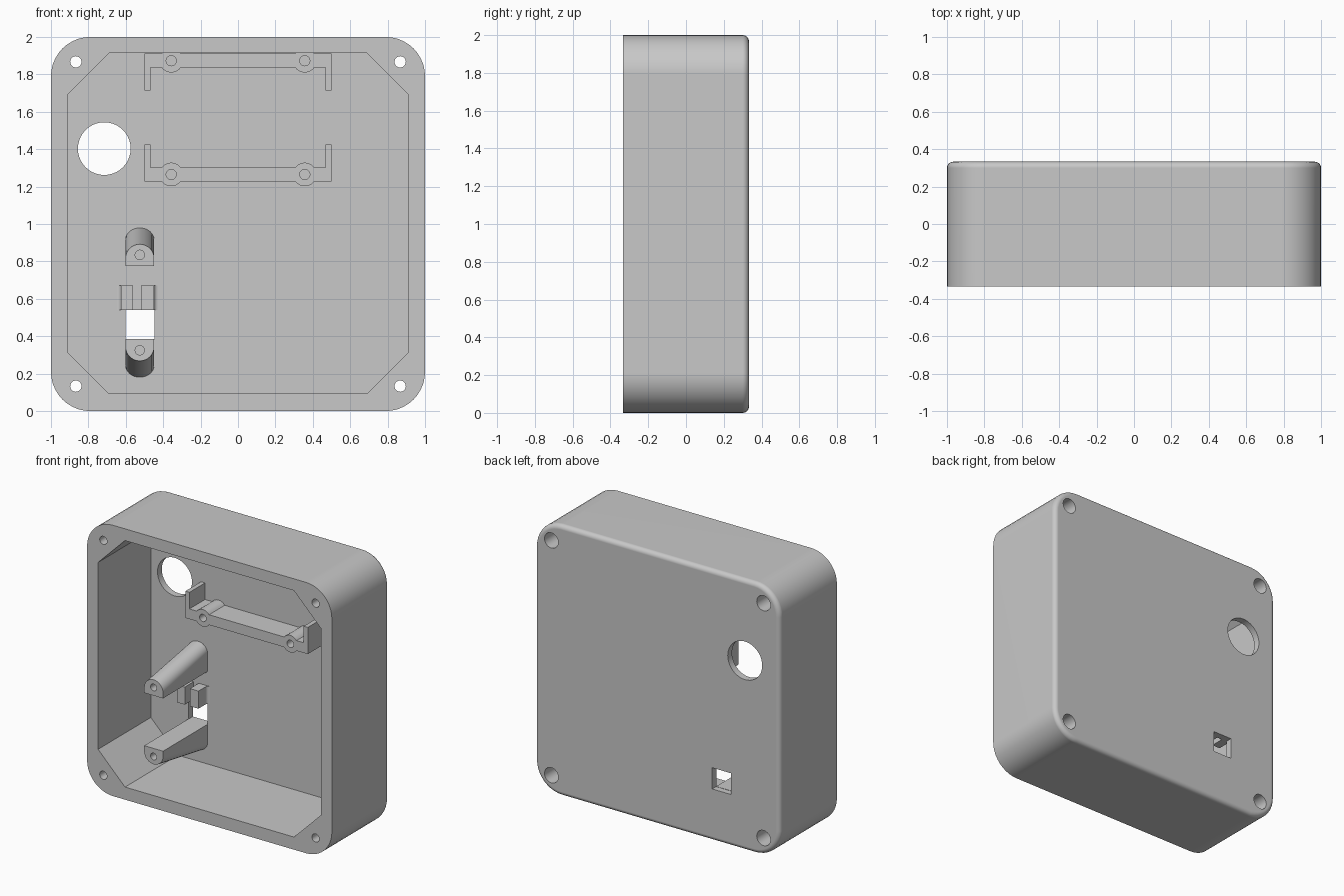
import bpy, bmesh
from math import sin, cos, pi, radians, asin, degrees

if "Cube" in bpy.data.objects:
    bpy.data.objects.remove(bpy.data.objects["Cube"], do_unlink=True)

GREY = (0.58, 0.58, 0.58, 1)
mat = bpy.data.materials.new("plain grey")
mat.use_nodes = True
mat.diffuse_color = GREY
mat.node_tree.nodes["Principled BSDF"].inputs["Base Color"].default_value = GREY

FRONT, BACK, FLOOR = -0.333, 0.333, 0.283
EMBED = FLOOR + 0.005


def loft(name, rings):
    """Skin equal-length rings of 3D points and cap both ends."""
    bm = bmesh.new()
    loops = [[bm.verts.new(p) for p in ring] for ring in rings]
    n = len(loops[0])
    for a, b in zip(loops, loops[1:]):
        for i in range(n):
            j = (i + 1) % n
            bm.faces.new((a[i], a[j], b[j], b[i]))
    bm.faces.new(loops[0])
    bm.faces.new(loops[-1])
    bmesh.ops.recalc_face_normals(bm, faces=bm.faces)
    mesh = bpy.data.meshes.new(name)
    bm.to_mesh(mesh)
    bm.free()
    ob = bpy.data.objects.new(name, mesh)
    bpy.context.collection.objects.link(ob)
    mesh.materials.append(mat)
    return ob


def at(outline, y):
    return [(x, y, z) for x, z in outline]


def prism(name, outline, y0, y1):
    return loft(name, [at(outline, y0), at(outline, y1)])


def arc(cx, cz, rx, rz, a0, a1, n=10):
    angles = [radians(a0 + (a1 - a0) * i / n) for i in range(n + 1)]
    return [(cx + rx * cos(a), cz + rz * sin(a)) for a in angles]


def cylinder(x, z, r, y0, y1):
    return prism("cutter", arc(x, z, r, r, 0, 360, 40)[:-1], y0, y1)


def rect(x0, x1, z0, z1):
    return [(x0, z0), (x1, z0), (x1, z1), (x0, z1)]


def activate(ob):
    bpy.ops.object.select_all(action='DESELECT')
    ob.select_set(True)
    bpy.context.view_layer.objects.active = ob


def cut(ob, cutters):
    activate(ob)
    for c in cutters:
        m = ob.modifiers.new("cut", 'BOOLEAN')
        m.operation, m.solver, m.object = 'DIFFERENCE', 'EXACT', c
        bpy.ops.object.modifier_apply(modifier=m.name)
        bpy.data.objects.remove(c, do_unlink=True)


def smooth(ob):
    activate(ob)
    bpy.ops.object.shade_smooth_by_angle(angle=radians(30))
    m = ob.modifiers.new("even normals", 'WEIGHTED_NORMAL')
    m.keep_sharp = True


def rounded_square(inset, r=0.21):
    pts = []
    c, r = 1 - r, r - inset
    for k, (sx, sz) in enumerate([(1, 1), (-1, 1), (-1, -1), (1, -1)]):
        pts += arc(sx * c, 1 + sz * c, r, r, 90 * k, 90 * k + 90)
    return pts


# Case shell with a rounded back edge
R = 0.033
rings = [at(rounded_square(0), FRONT)]
for i in range(7):
    a = pi / 2 * i / 6
    rings.append(at(rounded_square(R * (1 - cos(a))), BACK - R + R * sin(a)))
case = loft("case_shell", rings)

# Cavity with cut corners, round opening, square window, stepped screw holes
W, C = 0.91, 0.69
cavity = [(W, C), (C, W), (-C, W), (-W, C), (-W, -C), (-C, -W), (C, -W), (W, -C)]
cutters = [prism("cutter", [(x, z + 1.003) for x, z in cavity], FRONT - 0.1, FLOOR),
           cylinder(-0.715, 1.403, 0.141, 0.2, 0.4),
           prism("cutter", rect(-0.602, -0.447, 0.383, 0.54), 0.2, 0.4)]
for sx in (-1, 1):
    for sz in (-1, 1):
        x, z = sx * 0.867, 1 + sz * 0.867
        cutters += [cylinder(x, z, 0.03, FRONT - 0.1, BACK + 0.1),
                    cylinder(x, z, 0.056, 0.0, BACK + 0.1)]
cut(case, cutters)
smooth(case)

# Pair of brackets with two screw bosses each
H, BOSS, BX = 0.0375, 0.063, 0.357
t = degrees(asin(H / BOSS))
outline = ([(-0.5, -H)]
           + arc(-BX, 0, BOSS, BOSS, 180 + t, 360 - t)
           + arc(BX, 0, BOSS, BOSS, 180 + t, 360 - t)
           + [(0.5, -H), (0.5, 0.16), (0.467, 0.16), (0.467, H)]
           + arc(BX, 0, BOSS, BOSS, t, 180 - t)
           + arc(-BX, 0, BOSS, BOSS, t, 180 - t)
           + [(-0.467, H), (-0.467, 0.16), (-0.5, 0.16)])
for name, s, zc in (("lower_bracket", 1, 1.265), ("upper_bracket", -1, 1.873)):
    bracket = prism(name, [(x, zc + s * z) for x, z in outline], 0.1, EMBED)
    cut(bracket, [cylinder(sx * BX, zc, 0.027, 0.0, 0.25) for sx in (-1, 1)])
    smooth(bracket)

# Two tapered screw posts, mirrored about the window area
PX, PW, MID = -0.525, 0.077, 0.58


def post_ring(shoulder, rise, y, s):
    pts = [(PX - PW, 0.195), (PX + PW, 0.195)]
    pts += arc(PX, shoulder, PW, rise, 0, 180, 16)
    return [(x, y, MID + s * z) for x, z in pts]


for name, s in (("upper_post", 1), ("lower_post", -1)):
    post = loft(name, [post_ring(0.235, 0.077, -0.235, s),
                       post_ring(0.335, 0.065, EMBED, s)])
    cut(post, [cylinder(PX, MID + s * 0.255, 0.025, -0.3, 0.05)])
    smooth(post)

# Two small clip blocks, flared where they meet the back wall
F = 0.021
for name, inner, outer, d in (("right_clip", -0.561, -0.626, -1),
                              ("left_clip", -0.519, -0.449, 1)):
    flare = [(outer + d * F * (1 - cos(a)), FLOOR - F + F * sin(a))
             for a in [pi / 2 * i / 6 for i in range(7)]]
    plan = ([(inner, 0.18), (outer, 0.18)] + flare
            + [(outer + d * F, EMBED), (inner, EMBED)])
    clip = loft(name, [[(x, y, z) for x, y in plan] for z in (0.54, 0.67)])
    smooth(clip)
